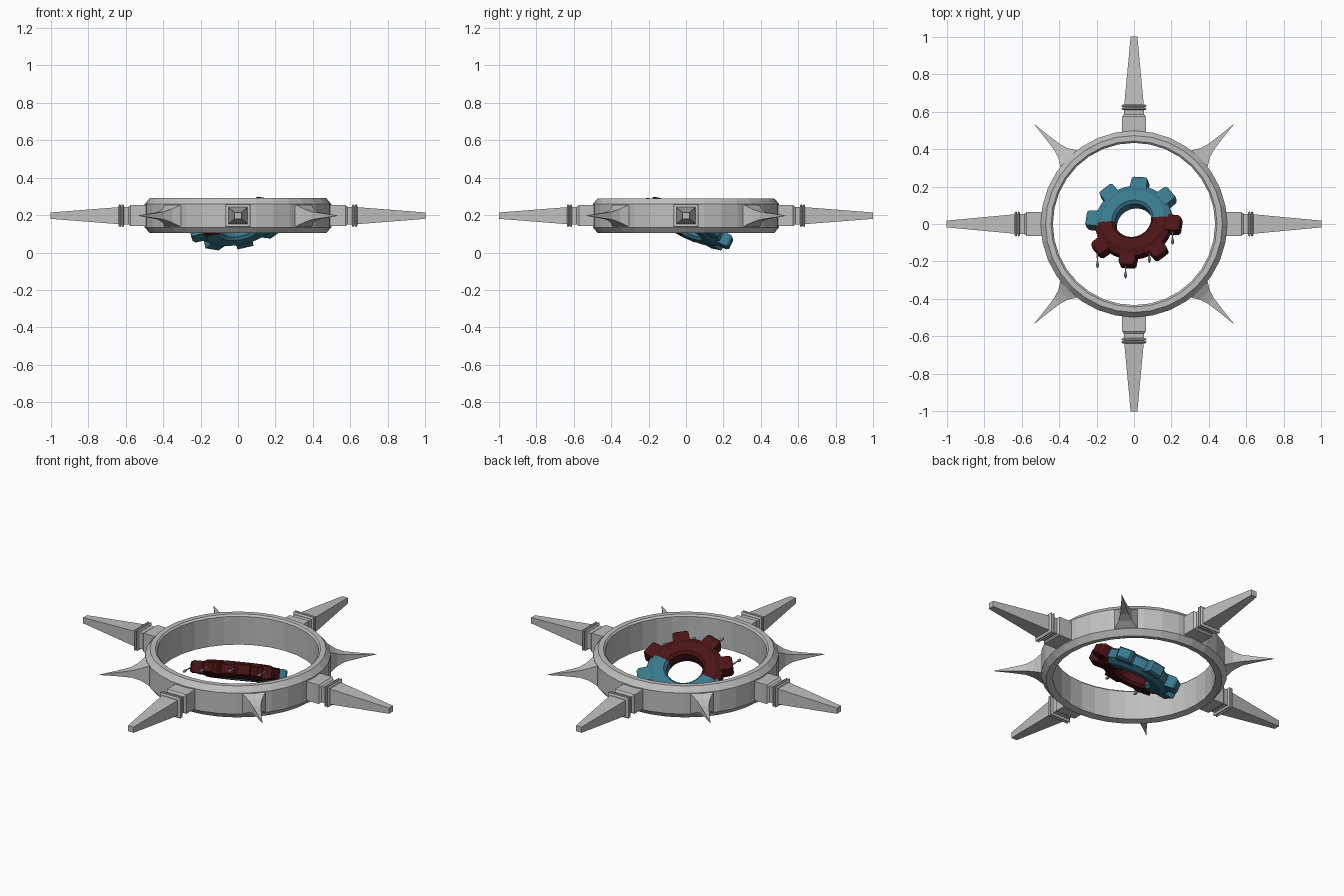
import bpy, bmesh, math
from mathutils import Matrix, Vector

if "Cube" in bpy.data.objects:
    bpy.data.objects.remove(bpy.data.objects["Cube"])


def material(name, rgb):
    m = bpy.data.materials.new(name)
    m.diffuse_color = (*rgb, 1)
    m.use_nodes = True
    m.node_tree.nodes["Principled BSDF"].inputs["Base Color"].default_value = m.diffuse_color
    return m


GREY = material("steel_grey", (0.52, 0.52, 0.52))
BLUE = material("teal_blue", (0.04, 0.19, 0.27))
RED = material("dark_red", (0.07, 0.007, 0.008))


def add_object(name, bm, mats, matrix=Matrix()):
    bmesh.ops.recalc_face_normals(bm, faces=bm.faces)
    me = bpy.data.meshes.new(name)
    bm.to_mesh(me)
    bm.free()
    for m in mats:
        me.materials.append(m)
    ob = bpy.data.objects.new(name, me)
    bpy.context.collection.objects.link(ob)
    ob.matrix_world = matrix
    return ob


def loft(bm, rings, closed_path=False):
    """Skin closed cross-sections; cap the ends unless the path is closed."""
    vs = [[bm.verts.new(p) for p in ring] for ring in rings]
    n = len(vs[0])
    for i in range(len(vs) if closed_path else len(vs) - 1):
        a, b = vs[i], vs[(i + 1) % len(vs)]
        for j in range(n):
            bm.faces.new((a[j], a[(j + 1) % n], b[(j + 1) % n], b[j]))
    if not closed_path:
        bm.faces.new(vs[0])
        bm.faces.new(vs[-1])


def turned_ring(bm, profile, segments, start=0.0):
    rings = []
    for i in range(segments):
        a = start + math.tau * i / segments
        rings.append([(r * math.cos(a), r * math.sin(a), z) for r, z in profile])
    loft(bm, rings, True)


def box_sections(sections):
    """Rectangles along +x, each given as (x, half width, half height)."""
    return [[(x, -w, -h), (x, w, -h), (x, w, h), (x, -w, h)] for x, w, h in sections]


CENTRE = Matrix.Translation((0, 0, 0.197))

# Outer ring with bevelled outer edges
bm = bmesh.new()
turned_ring(bm, [(0.435, -0.085), (0.472, -0.093), (0.498, -0.062), (0.498, 0.062),
                 (0.472, 0.093), (0.443, 0.093), (0.433, 0.083)], 32)
add_object("outer_ring", bm, [GREY], CENTRE)

# Four long spikes with collars, four short curved spikes between them
for k in range(4):
    turn = CENTRE @ Matrix.Rotation(k * math.pi / 2, 4, 'Z')
    bm = bmesh.new()
    loft(bm, box_sections([(0.47, 0.064, 0.056), (0.573, 0.064, 0.056),
                           (0.585, 0.054, 0.047), (0.615, 0.054, 0.047),
                           (1.0, 0.018, 0.017)]))
    for x in (0.609, 0.624):
        loft(bm, box_sections([(x, 0.06, 0.054), (x + 0.004, 0.066, 0.06),
                               (x + 0.009, 0.066, 0.06), (x + 0.013, 0.06, 0.054)]))
    add_object(f"long_spike_{k + 1}", bm, [GREY], turn)

    bm = bmesh.new()
    loft(bm, box_sections([(0.46, 0.064, 0.06), (0.495, 0.061, 0.058), (0.535, 0.036, 0.036),
                           (0.58, 0.022, 0.021), (0.66, 0.011, 0.011), (0.752, 0.001, 0.001)]))
    add_object(f"short_spike_{k + 1}", bm, [GREY], turn @ Matrix.Rotation(math.pi / 4, 4, 'Z'))

# Tilted inner gear: two coloured halves
normal = Vector((-0.2, 0.48, 1)).normalized()
tilt = Vector((0, 0, 1)).rotation_difference(normal).to_matrix().to_4x4()
gear = Matrix.Translation((0, 0.007, 0.155)) @ tilt
split = math.radians(3)

bm = bmesh.new()
turned_ring(bm, [(0.098, -0.03), (0.112, -0.045), (0.172, -0.045), (0.208, -0.024),
                 (0.208, 0.024), (0.172, 0.045), (0.112, 0.045), (0.098, 0.03)], 32, split)
for f in bm.faces:
    c = f.calc_center_median()
    f.material_index = int((math.atan2(c.y, c.x) - split) % math.tau > math.pi)
add_object("gear_body", bm, [BLUE, RED], gear)

# Gear teeth
for k in range(8):
    angle = math.radians(-6 + 45 * k)
    bm = bmesh.new()
    loft(bm, box_sections([(0.18, 0.046, 0.034), (0.245, 0.043, 0.033), (0.258, 0.034, 0.025)]))
    colour = RED if (angle - split) % math.tau > math.pi else BLUE
    add_object(f"gear_tooth_{k + 1}", bm, [colour], gear @ Matrix.Rotation(angle, 4, 'Z'))

# Small drips reaching forward from the red teeth: x, start y, end y, z
for k, (x, y0, y1, z) in enumerate([(-0.195, -0.12, -0.235, 0.19), (-0.045, -0.18, -0.29, 0.254),
                                    (0.082, -0.12, -0.207, 0.255), (0.206, -0.01, -0.11, 0.225)]):
    bm = bmesh.new()
    rings = []
    for y, r in [(y0, 0.006), (y1 + 0.055, 0.004), (y1 + 0.038, 0.003),
                 (y1 + 0.02, 0.008), (y1 + 0.008, 0.007), (y1, 0.002)]:
        rings.append([(x + r * math.cos(math.tau * i / 8), y, z + r * math.sin(math.tau * i / 8))
                      for i in range(8)])
    loft(bm, rings)
    add_object(f"drip_{k + 1}", bm, [GREY])
